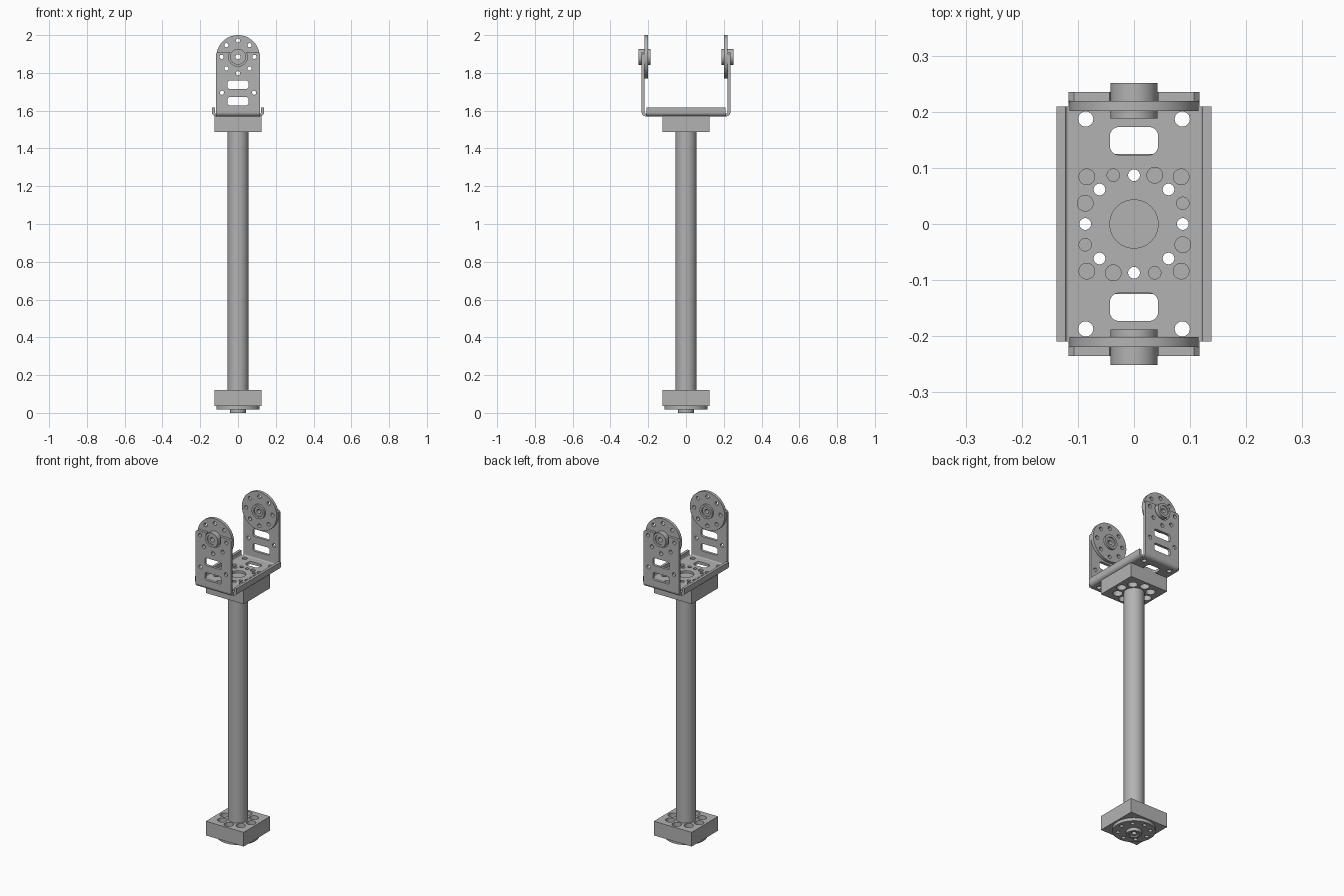
import bpy, bmesh
from math import sin, cos, pi, radians
from mathutils import Matrix

cube = bpy.data.objects.get("Cube")
if cube:
    bpy.data.objects.remove(cube, do_unlink=True)

grey = bpy.data.materials.new("plain_grey")
grey.use_nodes = True
tone = (0.45, 0.45, 0.45, 1)
grey.diffuse_color = tone
grey.node_tree.nodes["Principled BSDF"].inputs["Base Color"].default_value = tone


def arc(x, y, r, a, b, n):
    angles = [radians(a + (b - a) * i / n) for i in range(n + 1)]
    return [(x + r * cos(t), y + r * sin(t)) for t in angles]


def circle(x, y, r, n=32):
    return arc(x, y, r, 0, 360, n)[:-1]


def ring(radius, r):
    return [circle(radius * cos(k * pi / 4), radius * sin(k * pi / 4), r, 24) for k in range(8)]


def box(w, h, x=0, y=0):
    return [(x - w, y - h), (x + w, y - h), (x + w, y + h), (x - w, y + h)]


def slot(x, y, w, h, r):
    pts = []
    for i, (sx, sy) in enumerate([(1, 1), (-1, 1), (-1, -1), (1, -1)]):
        pts += arc(x + sx * (w - r), y + sy * (h - r), r, i * 90, i * 90 + 90, 5)
    return pts


def plate(name, outlines, z0, z1, matrix=Matrix()):
    """Extrude an outline with holes from z0 to z1 in the local frame."""
    curve = bpy.data.curves.new(name, "CURVE")
    curve.dimensions = "2D"
    curve.fill_mode = "BOTH"
    curve.extrude = (z1 - z0) / 2
    for pts in outlines:
        s = curve.splines.new("POLY")
        s.points.add(len(pts) - 1)
        for p, (x, y) in zip(s.points, pts):
            p.co = (x, y, 0, 1)
        s.use_cyclic_u = True
    temp = bpy.data.objects.new("temp", curve)
    bpy.context.collection.objects.link(temp)
    bpy.context.view_layer.update()
    graph = bpy.context.evaluated_depsgraph_get()
    mesh = bpy.data.meshes.new_from_object(temp.evaluated_get(graph))
    bpy.data.objects.remove(temp, do_unlink=True)
    bm = bmesh.new()
    bm.from_mesh(mesh)
    bmesh.ops.remove_doubles(bm, verts=bm.verts, dist=0.00002)
    bmesh.ops.recalc_face_normals(bm, faces=bm.faces)
    bm.transform(matrix @ Matrix.Translation((0, 0, (z0 + z1) / 2)))
    bm.to_mesh(mesh)
    bm.free()
    mesh.materials.clear()
    mesh.materials.append(grey)
    obj = bpy.data.objects.new(name, mesh)
    bpy.context.collection.objects.link(obj)
    bpy.ops.object.select_all(action="DESELECT")
    obj.select_set(True)
    bpy.context.view_layer.objects.active = obj
    bpy.ops.object.shade_smooth_by_angle(angle=radians(30))
    return obj


def horn(name, matrix, nose):
    """Round drilled disc with a stepped hollow hub through it."""
    back = nose + 0.05
    rim, bore = circle(0, 0, 0.042), circle(0, 0, 0.013)
    lip = circle(0, 0, 0.028)
    plate(name + "_disc", [circle(0, 0, 0.115, 64), circle(0, 0, 0.04)] + ring(0.087, 0.011),
          nose, nose + 0.018, matrix)
    plate(name + "_hub_lip", [rim, lip], 0, 0.008, matrix)
    plate(name + "_hub", [rim, bore], 0.008, back - 0.006, matrix)
    plate(name + "_hub_back_lip", [rim, lip], back - 0.006, back, matrix)


def turned(angle):
    return Matrix.Rotation(radians(angle), 4, "Z") @ Matrix.Rotation(pi / 2, 4, "X")


# Tube and its two clamp blocks
plate("tube", [circle(0, 0, 0.055, 64)], 0.12, 1.49)
for name, thin, deep in [("lower", (0.037, 0.06), (0.06, 0.122)),
                         ("upper", (1.549, 1.572), (1.487, 1.549))]:
    plate(name + "_clamp_face", [box(0.125, 0.125)] + ring(0.087, 0.012), *thin)
    plate(name + "_clamp_body", [box(0.125, 0.125)] + ring(0.087, 0.026), *deep)

# Bottom horn
horn("bottom_horn", Matrix(), 0.019)

# Bracket base with slots and hole pattern
holes = [circle(0, 0, 0.043, 48)] + ring(0.087, 0.0105)
for k in range(4):
    c, s = round(cos(k * pi / 2)), round(sin(k * pi / 2))
    for x, y, r in [(0.084, 0.084, 0.014), (0.037, 0.087, 0.014), (-0.037, 0.087, 0.011)]:
        holes.append(circle(x * c - y * s, x * s + y * c, r, 24))
for sy in (-1, 1):
    holes.append(slot(0, sy * 0.148, 0.043, 0.025, 0.016))
    holes += [circle(sx * 0.086, sy * 0.187, 0.0135, 24) for sx in (-1, 1)]
plate("bracket_base", [box(0.1165, 0.2135)] + holes, 1.57, 1.586)


# Bent edges: side flanges and arm bends
def bent(name, angle, centre, top, half):
    pts = arc(centre, 1.592, 0.022, -90, 0, 8) + [(centre + 0.022, top), (centre + 0.006, top)]
    pts += arc(centre, 1.592, 0.006, 0, -90, 8)
    plate(name, [pts], -half, half, turned(angle))


for side, angle in [("left", 0), ("right", 180)]:
    bent(side + "_flange", angle, 0.116, 1.616, 0.209)
for side, angle in [("back", 90), ("front", 270)]:
    bent(side + "_arm_bend", angle, 0.213, 1.5925, 0.117)

# Upright arms, notched around the horn hubs
HUB = 1.885
arm = [(-0.117, 1.592), (0.117, 1.592), (0.117, 1.9), (0.107, 1.91)]
arm += arc(0, HUB, 0.05, 30, -210, 24) + [(-0.107, 1.91), (-0.117, 1.9)]
arm_holes = [slot(0, z, 0.055, 0.0225, 0.013) for z in (1.65, 1.737)]
arm_holes.append(circle(0, HUB - 0.087, 0.011, 24))
for sx in (-1, 1):
    for x, z in [(0.085, 1.695), (0.087, HUB), (0.0615, HUB - 0.0615)]:
        arm_holes.append(circle(sx * x, z, 0.011, 24))
for side, angle in [("front", 0), ("back", 180)]:
    frame = turned(angle)
    plate(side + "_arm", [arm] + arm_holes, 0.219, 0.235, frame)
    horn(side + "_horn", frame @ Matrix.Translation((0, HUB, 0.188)), 0.013)
